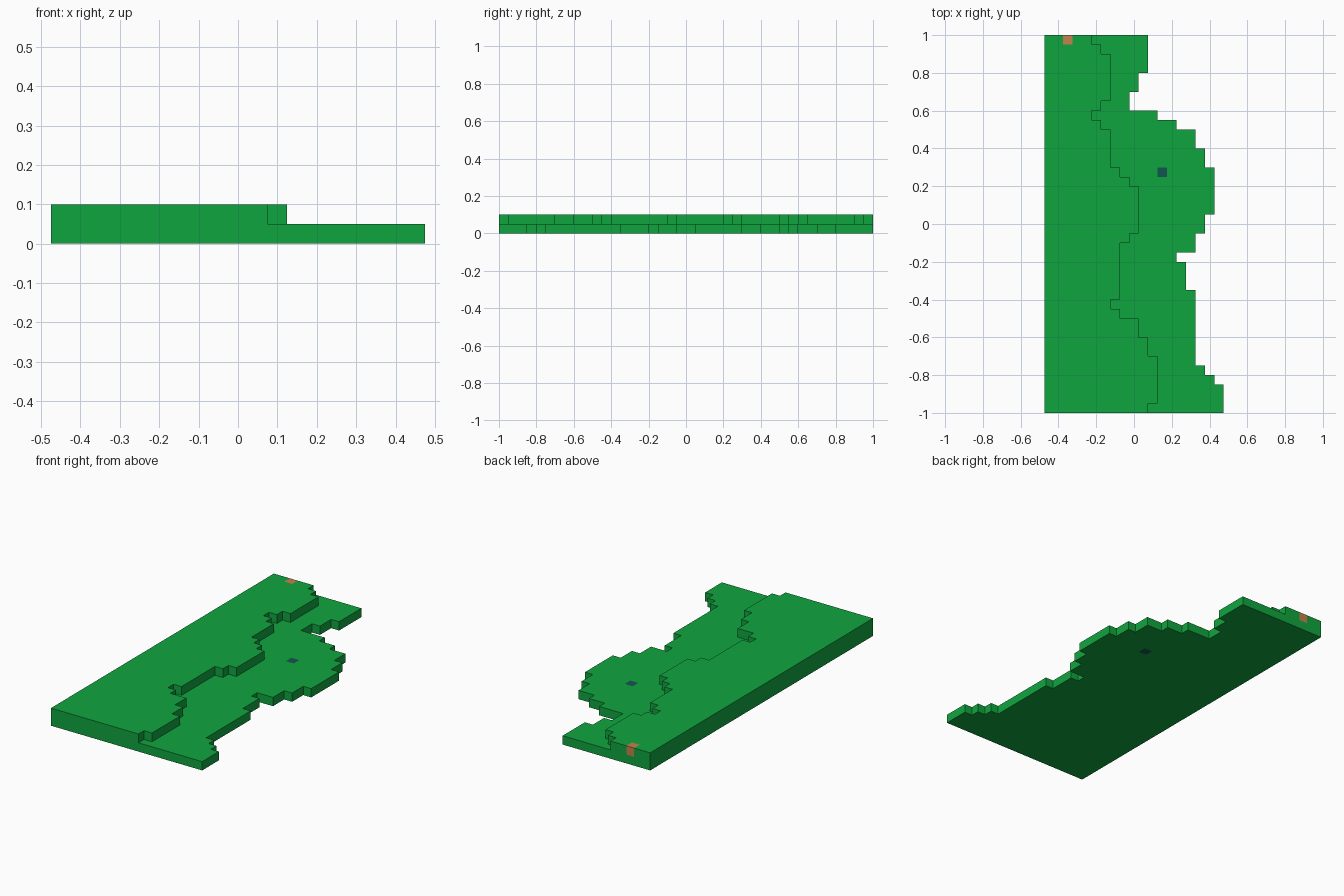
import bpy
import bmesh
from mathutils import Vector

cube = bpy.data.objects.get("Cube")
if cube:
    bpy.data.objects.remove(cube, do_unlink=True)

CELL = 0.05
X0, Y0 = -0.475, -1.0


def material(name, srgb):
    lin = [((c / 255 + 0.055) / 1.055) ** 2.4 if c > 10 else c / 255 / 12.92 for c in srgb]
    m = bpy.data.materials.new(name)
    m.use_nodes = True
    m.diffuse_color = (*lin, 1)
    bsdf = m.node_tree.nodes["Principled BSDF"]
    bsdf.inputs["Base Color"].default_value = (*lin, 1)
    bsdf.inputs["Roughness"].default_value = 0.8
    return m


green = material("grass green", (16, 165, 62))
orange = material("clay orange", (196, 130, 76))
teal = material("dark teal", (20, 86, 80))

# Steps of each terrace edge, front to back: (rows, width in cells)
LOWER = [(3, 19), (1, 18), (1, 17), (8, 16), (3, 15), (1, 14), (2, 16), (2, 17), (5, 18),
         (2, 17), (2, 16), (1, 14), (1, 12), (2, 9), (2, 10), (4, 11)]
UPPER = [(1, 11), (5, 12), (2, 11), (2, 10), (1, 8), (1, 7), (6, 8), (1, 9), (5, 10),
         (1, 9), (1, 8), (4, 7), (1, 6), (1, 5), (1, 6), (5, 7), (1, 6), (1, 5)]


def terrace_cells(runs, layer):
    widths = [w for rows, w in runs for _ in range(rows)]
    return {(i, j, layer) for j, w in enumerate(widths) for i in range(w)}


lower, upper = terrace_cells(LOWER, 0), terrace_cells(UPPER, 1)
solid = lower | upper
teal_cell, orange_cell = {(12, 25, 0)}, {(2, 39, 1)}


def build_part(name, cells, mat):
    """Skin the cells with their exposed faces and merge flat areas."""
    bm = bmesh.new()
    for cell in sorted(cells):
        centre = Vector(cell) + Vector((0.5, 0.5, 0.5))
        for axis in range(3):
            for sign in (-1, 1):
                n = Vector((0, 0, 0))
                n[axis] = sign
                if tuple(int(c + d) for c, d in zip(cell, n)) in solid:
                    continue
                u = Vector((0, 0, 0))
                u[(axis + 1) % 3] = 0.5
                v = n.cross(u)
                mid = centre + n * 0.5
                bm.faces.new([bm.verts.new((mid + a * u + b * v) * CELL + Vector((X0, Y0, 0)))
                              for a, b in ((-1, -1), (1, -1), (1, 1), (-1, 1))])
    bmesh.ops.remove_doubles(bm, verts=bm.verts, dist=0.001)
    bmesh.ops.dissolve_limit(bm, angle_limit=0.02, verts=bm.verts, edges=bm.edges)
    bmesh.ops.triangulate(bm, faces=[f for f in bm.faces if len(f.verts) > 4])
    mesh = bpy.data.meshes.new(name)
    bm.to_mesh(mesh)
    bm.free()
    mesh.materials.append(mat)
    bpy.context.collection.objects.link(bpy.data.objects.new(name, mesh))


# Two stepped terraces and the two single coloured blocks set into them
build_part("lower_terrace", lower - teal_cell, green)
build_part("upper_terrace", upper - orange_cell, green)
build_part("teal_block", teal_cell, teal)
build_part("orange_block", orange_cell, orange)
